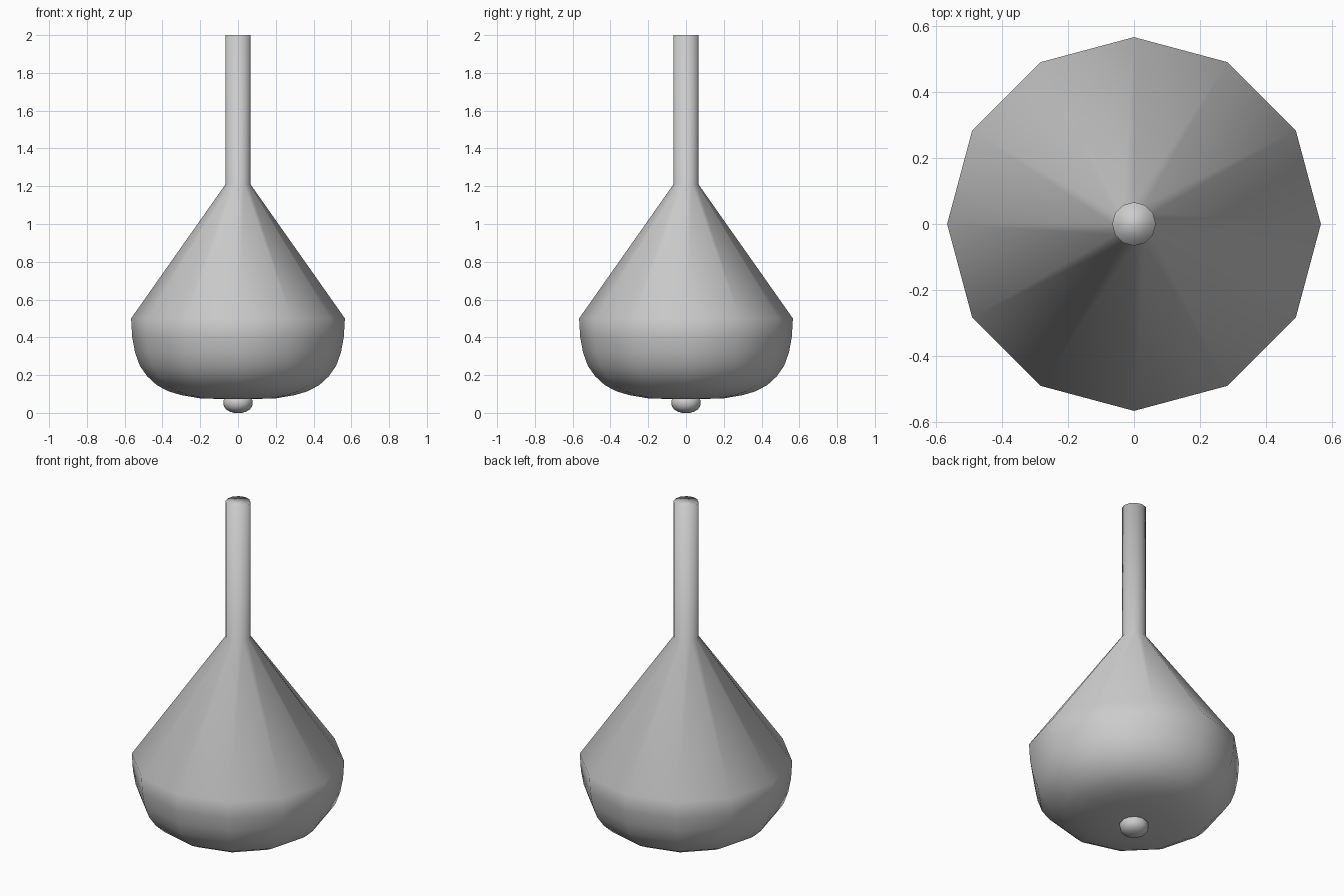
import bpy, bmesh, math

if "Cube" in bpy.data.objects:
    bpy.data.objects.remove(bpy.data.objects["Cube"])

SIDES = 12


def lathe(name, profile):
    """Revolve (radius, z) points about z and cap both ends."""
    bm = bmesh.new()
    rings = []
    for r, z in profile:
        rings.append([bm.verts.new((r * math.cos(2 * math.pi * i / SIDES),
                                    r * math.sin(2 * math.pi * i / SIDES), z))
                      for i in range(SIDES)])
    for a, b in zip(rings, rings[1:]):
        for i in range(SIDES):
            j = (i + 1) % SIDES
            bm.faces.new((a[i], a[j], b[j], b[i]))
    bm.faces.new(rings[0])
    bm.faces.new(rings[-1])
    bmesh.ops.recalc_face_normals(bm, faces=bm.faces)
    for f in bm.faces:
        f.smooth = True
    mesh = bpy.data.meshes.new(name)
    bm.to_mesh(mesh)
    bm.free()
    obj = bpy.data.objects.new(name, mesh)
    bpy.context.collection.objects.link(obj)
    return obj


# Rounded bowl, conical shoulder and slim stem in one continuous surface
lathe("bowl_cone_and_stem", [
    (0.07, 0.073), (0.20, 0.077), (0.30, 0.094), (0.37, 0.115),
    (0.43, 0.147), (0.48, 0.193), (0.52, 0.25), (0.545, 0.32),
    (0.56, 0.40), (0.566, 0.50), (0.066, 1.21), (0.066, 2.0)])

# Small rounded knob underneath
lathe("bottom_knob", [
    (0.02, 0.0), (0.042, 0.006), (0.06, 0.016), (0.072, 0.03),
    (0.077, 0.045), (0.078, 0.065), (0.07, 0.075)])
